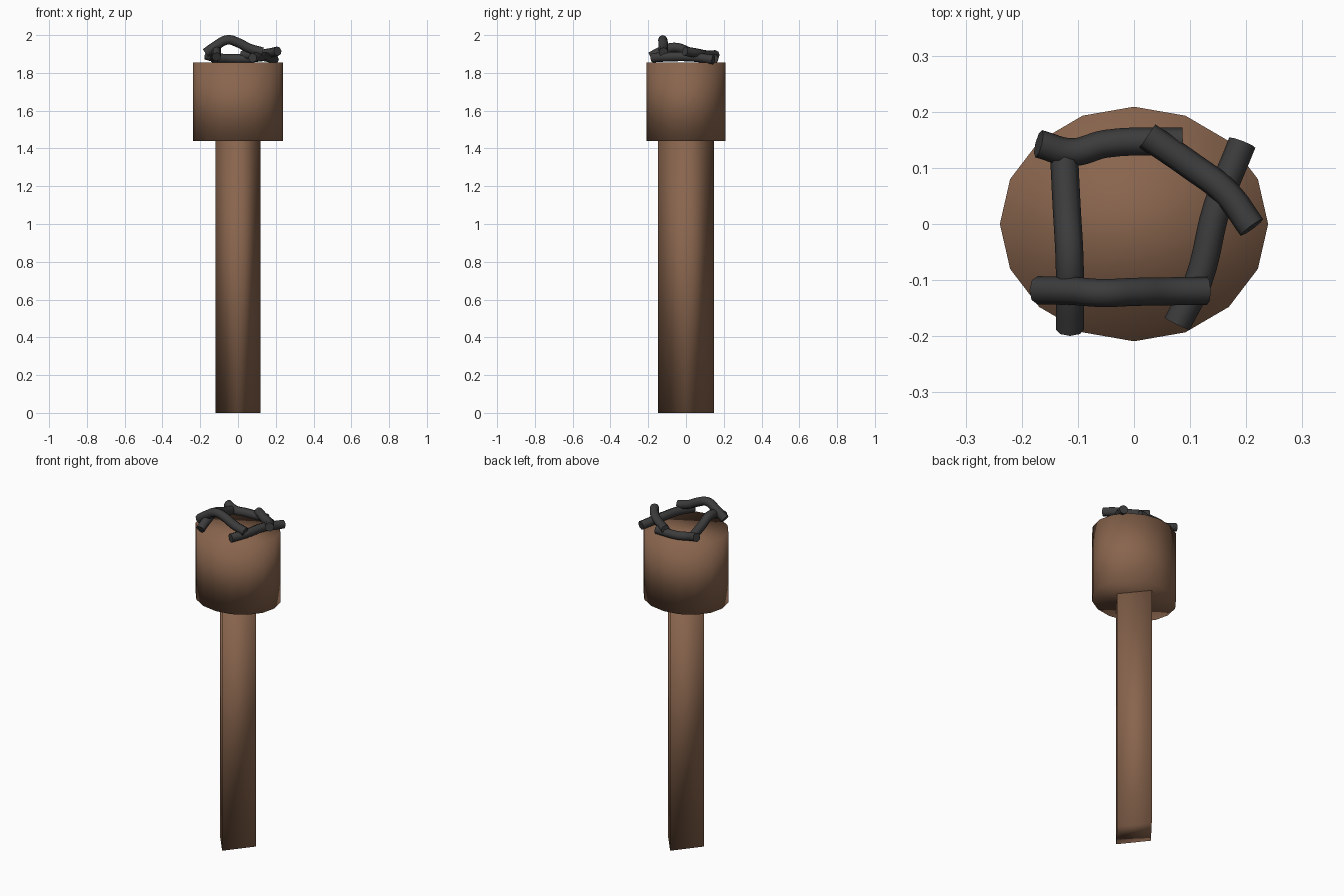
import bpy

if "Cube" in bpy.data.objects:
    bpy.data.objects.remove(bpy.data.objects["Cube"])


def material(name, rgb):
    m = bpy.data.materials.new(name)
    m.diffuse_color = (*rgb, 1)
    m.use_nodes = True
    m.node_tree.nodes["Principled BSDF"].inputs["Base Color"].default_value = m.diffuse_color
    return m


wood = material("wood", (0.25, 0.13, 0.075))
wire = material("dark_metal", (0.045, 0.045, 0.045))


def prism(name, sides, rx, ry, z0, z1):
    """Smooth-shaded prism with elliptical section, corners on the axes."""
    bpy.ops.mesh.primitive_cylinder_add(vertices=sides, radius=1, depth=1,
                                        location=(0, 0, (z0 + z1) / 2))
    ob = bpy.context.object
    ob.name = name
    ob.scale = (rx, ry, z1 - z0)
    bpy.ops.object.transform_apply(location=False, rotation=False, scale=True)
    bpy.ops.object.shade_smooth()
    ob.data.materials.append(wood)
    return ob


def tube(name, points, radius=0.025):
    """Bent round rod with flat capped ends, swept along a smooth path."""
    cu = bpy.data.curves.new(name, 'CURVE')
    cu.dimensions = '3D'
    cu.bevel_depth = radius
    cu.bevel_resolution = 2
    cu.resolution_u = 6
    cu.use_fill_caps = True
    sp = cu.splines.new('BEZIER')
    sp.bezier_points.add(len(points) - 1)
    for bp, p in zip(sp.bezier_points, points):
        bp.co = p
        bp.handle_left_type = bp.handle_right_type = 'AUTO'
    ob = bpy.data.objects.new(name, cu)
    bpy.context.collection.objects.link(ob)
    bpy.ops.object.select_all(action='DESELECT')
    ob.select_set(True)
    bpy.context.view_layer.objects.active = ob
    bpy.ops.object.convert(target='MESH')
    ob = bpy.context.object
    bpy.ops.object.shade_smooth_by_angle(angle=0.8)
    ob.data.materials.clear()
    ob.data.materials.append(wire)
    return ob


# Four-sided handle and sixteen-sided head
prism("handle", 4, 0.118, 0.148, 0, 1.445)
prism("head", 16, 0.239, 0.209, 1.44, 1.855)

# Ring of overlapping bent rods on top
tube("rod_back", [(-0.170, 0.143, 1.895), (-0.110, 0.128, 1.88),
                  (-0.050, 0.143, 1.875), (0.087, 0.147, 1.875)])
tube("rod_back_right", [(0.024, 0.157, 1.895), (0.100, 0.105, 1.895),
                        (0.165, 0.055, 1.905), (0.210, -0.006, 1.915)])
tube("rod_right", [(0.193, 0.145, 1.87), (0.148, 0.030, 1.885),
                   (0.115, -0.100, 1.885), (0.077, -0.178, 1.88)])
tube("rod_left", [(-0.125, 0.130, 1.875), (-0.120, 0.030, 1.905),
                  (-0.115, -0.060, 1.935), (-0.114, -0.130, 1.915),
                  (-0.114, -0.188, 1.885)])
tube("rod_front", [(-0.172, -0.118, 1.905), (-0.115, -0.119, 1.945),
                   (-0.055, -0.123, 1.975), (0.000, -0.121, 1.96),
                   (0.060, -0.120, 1.93), (0.130, -0.119, 1.91)])
